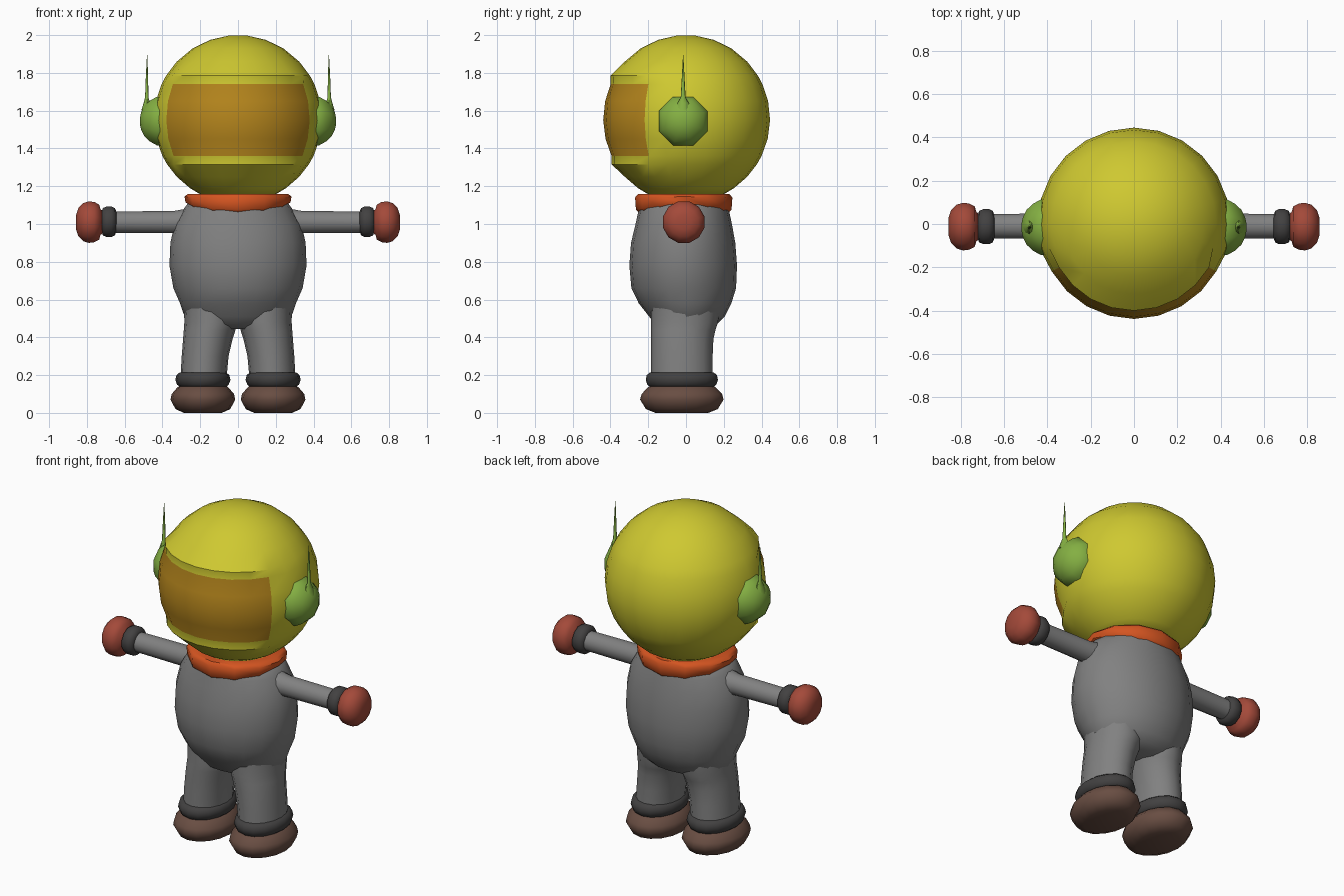
import bpy
import bmesh
import math

if "Cube" in bpy.data.objects:
    bpy.data.objects.remove(bpy.data.objects["Cube"])


def material(name, rgb):
    m = bpy.data.materials.new(name)
    m.diffuse_color = (*rgb, 1)
    m.use_nodes = True
    m.node_tree.nodes["Principled BSDF"].inputs["Base Color"].default_value = m.diffuse_color
    return m


YELLOW = material("helmet_yellow", (0.62, 0.58, 0.03))
AMBER = material("visor_amber", (0.47, 0.24, 0.012))
GREEN = material("pod_green", (0.23, 0.43, 0.055))
ORANGE = material("collar_orange", (0.66, 0.09, 0.015))
GREY = material("suit_grey", (0.22, 0.22, 0.22))
DARK = material("band_grey", (0.055, 0.053, 0.053))
RED = material("glove_red", (0.37, 0.068, 0.042))
BROWN = material("boot_brown", (0.14, 0.075, 0.055))


def finish(name, bm, mats, angle=50):
    bmesh.ops.recalc_face_normals(bm, faces=bm.faces)
    mesh = bpy.data.meshes.new(name)
    bm.to_mesh(mesh)
    bm.free()
    for m in mats:
        mesh.materials.append(m)
    ob = bpy.data.objects.new(name, mesh)
    bpy.context.collection.objects.link(ob)
    bpy.ops.object.select_all(action="DESELECT")
    ob.select_set(True)
    bpy.context.view_layer.objects.active = ob
    bpy.ops.object.shade_smooth_by_angle(angle=math.radians(angle))
    return ob


def bridge(bm, loops, caps=True):
    n = len(loops[0])
    for a, b in zip(loops, loops[1:]):
        for i in range(n):
            j = (i + 1) % n
            bm.faces.new((a[i], a[j], b[j], b[i]))
    if caps:
        bm.faces.new(loops[0])
        bm.faces.new(loops[-1])


def loft_z(name, rings, mat, seg=16, angle=50):
    """Stacked ellipses: (z, centre x, centre y, radius x, radius y)."""
    bm = bmesh.new()
    turn = [2 * math.pi * i / seg for i in range(seg)]
    bridge(bm, [[bm.verts.new((cx + rx * math.sin(t), cy - ry * math.cos(t), z)) for t in turn]
                for z, cx, cy, rx, ry in rings])
    return finish(name, bm, [mat], angle)


def loft_x(name, side, rings, cy, cz, mat, seg=12, angle=50):
    """Circles along x: (x, radius)."""
    bm = bmesh.new()
    turn = [2 * math.pi * (i + 0.5) / seg for i in range(seg)]
    bridge(bm, [[bm.verts.new((side * x, cy + r * math.cos(t), cz + r * math.sin(t))) for t in turn]
                for x, r in rings])
    return finish(name, bm, [mat], angle)


# Helmet: lathed globe with a visor recessed behind a raised lip
def helmet():
    R, ZC, SEG = 0.445, 1.555, 24
    heights = [1.158, 1.19, 1.25, 1.315, 1.36, 1.45, 1.55, 1.65, 1.74, 1.785, 1.86, 1.93, 1.975, 1.997]
    bm = bmesh.new()
    loops = []
    for k, z in enumerate(heights):
        r = math.sqrt(R * R - (z - ZC) ** 2)
        loop = []
        for i in range(SEG):
            a = (i + SEG // 2) % SEG - SEG // 2
            q = r
            if k in (3, 9) and abs(a) <= 4:
                q = r * 1.05
            elif 4 <= k <= 8 and abs(a) <= 4:
                q = r * 0.985
            elif 4 <= k <= 8 and abs(a) == 5:
                q = r * 1.01
            t = 2 * math.pi * a / SEG
            loop.append(bm.verts.new((q * math.sin(t), -q * math.cos(t), z)))
        loops.append(loop)
    bridge(bm, loops)
    bm.faces.ensure_lookup_table()
    for f in bm.faces:
        c = f.calc_center_median()
        az = abs(math.degrees(math.atan2(c.x, -c.y)))
        if 1.36 < c.z < 1.74 and az < 60:
            f.material_index = 1
    finish("helmet", bm, [YELLOW, AMBER], 40)


helmet()

# Collar: band that dips at the front and back
bm = bmesh.new()
section = [(0.2, 1.16, 0), (0.265, 1.16, 0), (0.283, 1.145, 0.1),
           (0.278, 1.115, 0.8), (0.258, 1.105, 1), (0.2, 1.105, 1)]
loops = []
for r, z, dip in section:
    loop = []
    for i in range(12):
        t = 2 * math.pi * i / 12
        loop.append(bm.verts.new((r * math.sin(t), -0.012 - 0.91 * r * math.cos(t),
                                  z - 0.048 * dip * abs(math.cos(t)))))
    loops.append(loop)
bridge(bm, loops)
finish("collar", bm, [ORANGE], 50)

# Torso
loft_z("torso", [
    (0.445, 0, 0.0, 0.16, 0.11),
    (0.47, 0, 0.0, 0.23, 0.165),
    (0.51, 0, 0.005, 0.283, 0.2),
    (0.58, 0, -0.005, 0.307, 0.245),
    (0.66, 0, -0.012, 0.342, 0.277),
    (0.78, 0, -0.015, 0.363, 0.285),
    (0.90, 0, -0.015, 0.358, 0.276),
    (1.00, 0, -0.012, 0.336, 0.255),
    (1.07, 0, -0.012, 0.295, 0.24),
    (1.13, 0, -0.012, 0.25, 0.225)], GREY, 20, 60)

for side, tag in ((1, "left"), (-1, "right")):
    # Leg, widening into the crotch arch at the top
    loft_z("leg_" + tag, [
        (0.18, side * 0.183, -0.022, 0.122, 0.163),
        (0.30, side * 0.174, -0.022, 0.124, 0.163),
        (0.39, side * 0.160, -0.020, 0.131, 0.165),
        (0.44, side * 0.150, -0.015, 0.137, 0.171),
        (0.48, side * 0.141, -0.008, 0.143, 0.178),
        (0.56, side * 0.141, -0.005, 0.145, 0.18)], GREY, 16, 60)
    # Ankle band
    loft_z("ankle_band_" + tag, [
        (0.135, side * 0.186, -0.022, 0.12, 0.165),
        (0.15, side * 0.186, -0.022, 0.137, 0.183),
        (0.175, side * 0.186, -0.022, 0.146, 0.191),
        (0.20, side * 0.186, -0.022, 0.14, 0.186),
        (0.215, side * 0.186, -0.022, 0.122, 0.167)], DARK, 16, 60)
    # Boot
    loft_z("boot_" + tag, [
        (0.0, side * 0.186, -0.022, 0.10, 0.14),
        (0.02, side * 0.186, -0.022, 0.145, 0.19),
        (0.07, side * 0.186, -0.022, 0.171, 0.221),
        (0.10, side * 0.186, -0.022, 0.165, 0.213),
        (0.135, side * 0.186, -0.022, 0.135, 0.18),
        (0.15, side * 0.186, -0.022, 0.11, 0.15)], BROWN, 16, 60)
    # Arm, flared at the shoulder
    loft_x("arm_" + tag, side, [(0.2, 0.085), (0.28, 0.072), (0.34, 0.061), (0.68, 0.058)],
           -0.01, 1.01, GREY)
    # Wrist band
    loft_x("wrist_band_" + tag, side, [
        (0.644, 0.055), (0.652, 0.075), (0.67, 0.084), (0.695, 0.084),
        (0.715, 0.075), (0.724, 0.05)], -0.012, 1.012, DARK, 12, 60)
    # Glove
    loft_x("glove_" + tag, side, [
        (0.70, 0.05), (0.728, 0.07), (0.735, 0.096), (0.76, 0.11), (0.79, 0.114), (0.82, 0.104),
        (0.845, 0.078), (0.857, 0.04)], -0.012, 1.01, RED, 12, 60)
    # Side pod
    loft_x("pod_" + tag, side, [
        (0.36, 0.14), (0.43, 0.139), (0.465, 0.118), (0.495, 0.088),
        (0.513, 0.05), (0.519, 0.02)], -0.015, 1.545, GREEN, 8, 60)
    # Antenna
    loft_z("antenna_" + tag, [
        (1.60, side * 0.482, -0.015, 0.03, 0.042),
        (1.64, side * 0.482, -0.015, 0.018, 0.03),
        (1.67, side * 0.483, -0.015, 0.009, 0.013),
        (1.78, side * 0.482, -0.015, 0.006, 0.007),
        (1.895, side * 0.481, -0.015, 0.001, 0.001)], GREEN, 8, 60)
